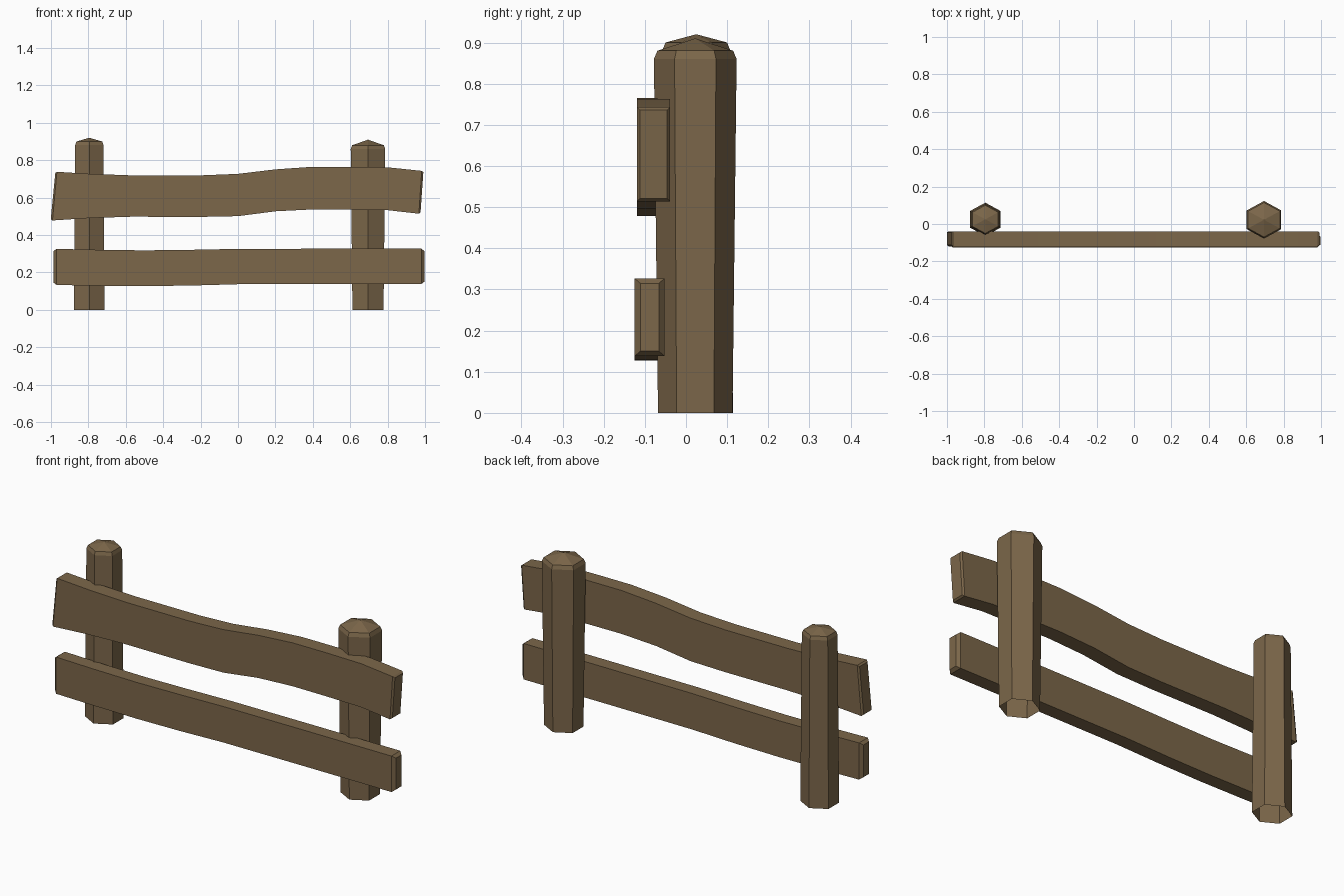
import bpy, math

if "Cube" in bpy.data.objects:
    bpy.data.objects.remove(bpy.data.objects["Cube"])

wood = bpy.data.materials.new("wood")
wood.diffuse_color = (0.2, 0.135, 0.068, 1)
wood.use_nodes = True
wood.node_tree.nodes["Principled BSDF"].inputs["Base Color"].default_value = wood.diffuse_color


def make_object(name, verts, faces, smooth_angle=None):
    mesh = bpy.data.meshes.new(name)
    mesh.from_pydata(verts, [], faces)
    mesh.validate()
    mesh.materials.append(wood)
    if smooth_angle:
        mesh.shade_smooth()
        mesh.set_sharp_from_angle(angle=math.radians(smooth_angle))
    obj = bpy.data.objects.new(name, mesh)
    bpy.context.collection.objects.link(obj)
    return obj


def bridge(a, b, n):
    """Quads joining ring a to ring b (start indices of n vertices)."""
    return [(a + i, a + (i + 1) % n, b + (i + 1) % n, b + i) for i in range(n)]


def post(name, x, y, rings, apex):
    """Six-sided post, open underneath; rings are (z, radius)."""
    verts, faces = [], []
    for z, r in rings:
        for i in range(6):
            a = math.radians(90 + 60 * i)
            verts.append((x + 1.06 * r * math.cos(a), y + r * math.sin(a), z))
    for k in range(len(rings) - 1):
        faces += bridge(6 * k, 6 * k + 6, 6)
    last = 6 * (len(rings) - 1)
    verts.append((x, y, apex))
    faces += [(last + i, last + (i + 1) % 6, len(verts) - 1) for i in range(6)]
    return make_object(name, verts, faces)


def rail(name, y0, y1, stations, bevel):
    """Plank through (x_top, z_top, x_bottom, z_bottom) stations, chamfered ends."""
    bx, by, bz = bevel

    def ring(s, dx=0, dy=0, dz=0):
        xt, zt, xb, zb = s
        return [(xb + dx, y0 + dy, zb + dz), (xb + dx, y1 - dy, zb + dz),
                (xt + dx, y1 - dy, zt - dz), (xt + dx, y0 + dy, zt - dz)]

    verts = ring(stations[0], -bx, by, bz)
    for s in stations:
        verts += ring(s)
    verts += ring(stations[-1], bx, by, bz)
    n = len(stations) + 2
    faces = [(0, 1, 2, 3), tuple(4 * n - 1 - i for i in range(4))]
    for k in range(n - 1):
        faces += [f[::-1] for f in bridge(4 * k, 4 * k + 4, 4)]
    return make_object(name, verts, faces, 30)


# Posts: the left narrows upward, the right widens
post("left_post", -0.795, 0.025,
     [(0, 0.089), (0.882, 0.082), (0.90, 0.075)], 0.92)
post("right_post", 0.695, 0.0225,
     [(0, 0.0905), (0.86, 0.1005), (0.88, 0.092)], 0.91)

# Wavy upper rail
rail("upper_rail", -0.119, -0.039, [
    (-0.968, 0.738, -0.992, 0.478), (-0.79, 0.727, -0.79, 0.491),
    (-0.57, 0.719, -0.57, 0.498), (-0.2, 0.719, -0.2, 0.497),
    (0.0, 0.727, 0.0, 0.501), (0.2, 0.751, 0.2, 0.527),
    (0.4, 0.765, 0.4, 0.537), (0.6, 0.765, 0.6, 0.536),
    (0.8, 0.762, 0.8, 0.533), (0.982, 0.743, 0.967, 0.514)],
    (0.009, 0.007, 0.007))

# Nearly straight lower rail
rail("lower_rail", -0.125, -0.052, [
    (-0.97, 0.326, -0.97, 0.133), (-0.75, 0.321, -0.75, 0.129),
    (-0.5, 0.318, -0.5, 0.127), (-0.25, 0.321, -0.25, 0.130),
    (0.0, 0.326, 0.0, 0.137), (0.5, 0.327, 0.5, 0.138),
    (0.98, 0.327, 0.98, 0.138)],
    (0.016, 0.014, 0.012))
